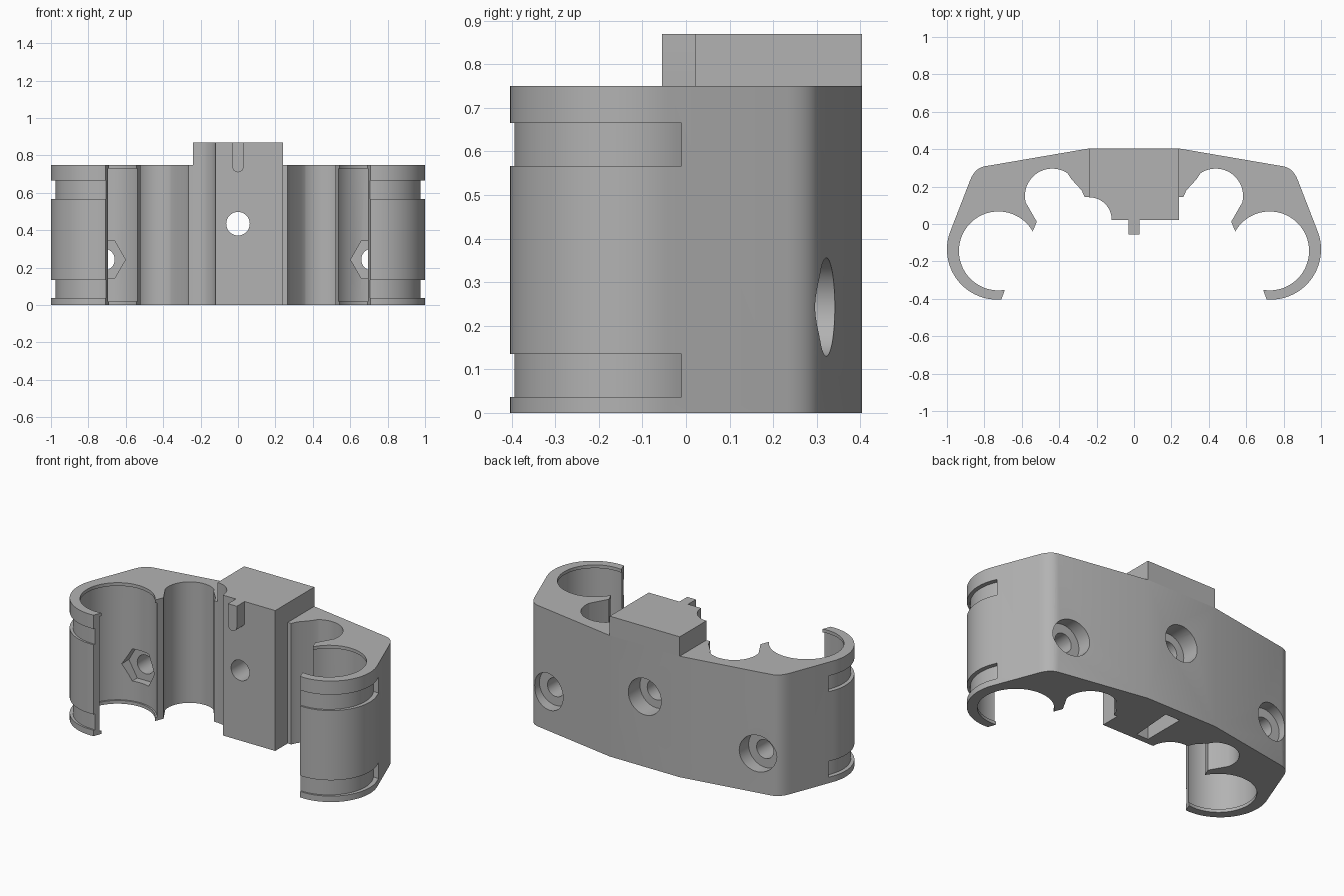
import bpy, bmesh, math
from mathutils import Vector

cube = bpy.data.objects.get("Cube")
if cube:
    bpy.data.objects.remove(cube, do_unlink=True)

grey = bpy.data.materials.new("plain_grey")
grey.use_nodes = True
COLOUR = (0.45, 0.45, 0.45, 1)
grey.diffuse_color = COLOUR
grey.node_tree.nodes["Principled BSDF"].inputs["Base Color"].default_value = COLOUR


def arc(cx, cy, r, start, end, n):
    angles = [math.radians(start + (end - start) * i / n) for i in range(n + 1)]
    return [(cx + r * math.cos(a), cy + r * math.sin(a)) for a in angles]


def fillet(a, corner, b, n=8):
    a, c, b = Vector(a), Vector(corner), Vector(b)
    return [tuple(a * (1 - t) ** 2 + c * 2 * t * (1 - t) + b * t * t)
            for t in (i / n for i in range(n + 1))]


def mirror(points):
    return [(-x, y) for x, y in points]


def prism(name, points, low, high, axis="z"):
    """Extrude a closed outline along z, or along y for an x-z outline."""
    bm = bmesh.new()
    place = (lambda p, h: (p[0], p[1], h)) if axis == "z" else (lambda p, h: (p[0], h, p[1]))
    base = bm.faces.new([bm.verts.new(place(p, low)) for p in points])
    moved = bmesh.ops.extrude_face_region(bm, geom=[base])["geom"]
    step = (0, 0, high - low) if axis == "z" else (0, high - low, 0)
    bmesh.ops.translate(bm, vec=step, verts=[g for g in moved if isinstance(g, bmesh.types.BMVert)])
    bmesh.ops.recalc_face_normals(bm, faces=bm.faces)
    mesh = bpy.data.meshes.new(name)
    bm.to_mesh(mesh)
    bm.free()
    mesh.materials.append(grey)
    obj = bpy.data.objects.new(name, mesh)
    bpy.context.collection.objects.link(obj)
    return obj


def activate(obj):
    bpy.ops.object.select_all(action="DESELECT")
    obj.select_set(True)
    bpy.context.view_layer.objects.active = obj


def cut(target, cutter):
    cutter.hide_render = True
    mod = target.modifiers.new("cut", "BOOLEAN")
    mod.operation, mod.solver, mod.object = "DIFFERENCE", "EXACT", cutter
    activate(target)
    bpy.ops.object.modifier_apply(modifier=mod.name)
    bpy.data.objects.remove(cutter, do_unlink=True)


HEIGHT, TOP, BACK = 0.75, 0.87, 0.404
BORE_X, BORE_Y, BORE_R = 0.725, -0.144, 0.211

# Outline of one wing, from the back edge round to the centre block
wing = [(0.24, BACK)]
wing += fillet((0.80, 0.308), (0.851, 0.299), (0.877, 0.232))
wing += arc(0.732, -0.136, 0.268, 21.2, -95, 40)
wing += arc(BORE_X, BORE_Y, BORE_R, -99.4, 150.5, 72)
wing += [(0.52, 0.013)]
wing += arc(0.437, 0.15, 0.146, -14, 124, 36)
wing += [(0.335, 0.24), (0.28, 0.18), (0.264, 0.144), (0.24, 0.144)]

# Front of the centre block with its concave corner
block_front = [(0.24, 0.022)] + arc(-0.24, 0.022, 0.121, 0, 90, 20)

body = prism("clip_body", wing + block_front[:-1] + mirror(wing)[::-1], 0, HEIGHT)
block = prism("raised_block", [(0.24, BACK)] + block_front + [(-0.24, BACK)], HEIGHT, TOP)

# Locating tab with a round lower end
tab = prism("front_tab", arc(0, 0.74, 0.03, 180, 360, 16) + [(0.03, TOP), (-0.03, TOP)],
            -0.055, 0.022, "y")

for side in (1, -1):
    x = side * BORE_X

    # Bore relief between the two end lips
    cut(body, prism("bore_relief", arc(x, BORE_Y, BORE_R + 0.01, 0, 354, 59), 0.02, 0.73))

    # Strap grooves round the outside
    band = arc(BORE_X, BORE_Y, 0.25, 32.4, -115, 48)
    band += arc(BORE_X, BORE_Y, 0.5, -115, -20, 8) + [(1.3, -0.01)]
    for low in (0.037, 0.567):
        cut(body, prism("strap_groove", band if side > 0 else mirror(band), low, low + 0.098))

    # Screw hole, counterbore and hexagonal nut pocket
    sx, sz = side * 0.717, 0.243
    cut(body, prism("screw_hole", arc(sx, sz, 0.058, 0, 350, 35), 0, 0.5, "y"))
    cut(body, prism("counterbore", arc(sx, sz, 0.113, 0, 350, 35), 0.25, 0.5, "y"))
    cut(body, prism("nut_pocket", arc(sx, sz, 0.115, 0, 300, 5), 0, 0.12, "y"))

# Centre mounting hole and its counterbore
cut(body, prism("mount_hole", arc(0, 0.435, 0.063, 0, 350, 35), -0.2, 0.5, "y"))
cut(body, prism("mount_counterbore", arc(0, 0.435, 0.113, 0, 350, 35), 0.29, 0.5, "y"))

# Pocket in the underside
cut(body, prism("under_pocket", [(-0.05, 0.06), (0.03, 0.06), (0.05, 0.33), (-0.05, 0.33)],
                -0.1, 0.12))

for obj in (body, block, tab):
    activate(obj)
    bpy.ops.object.shade_smooth_by_angle(angle=math.radians(25))
